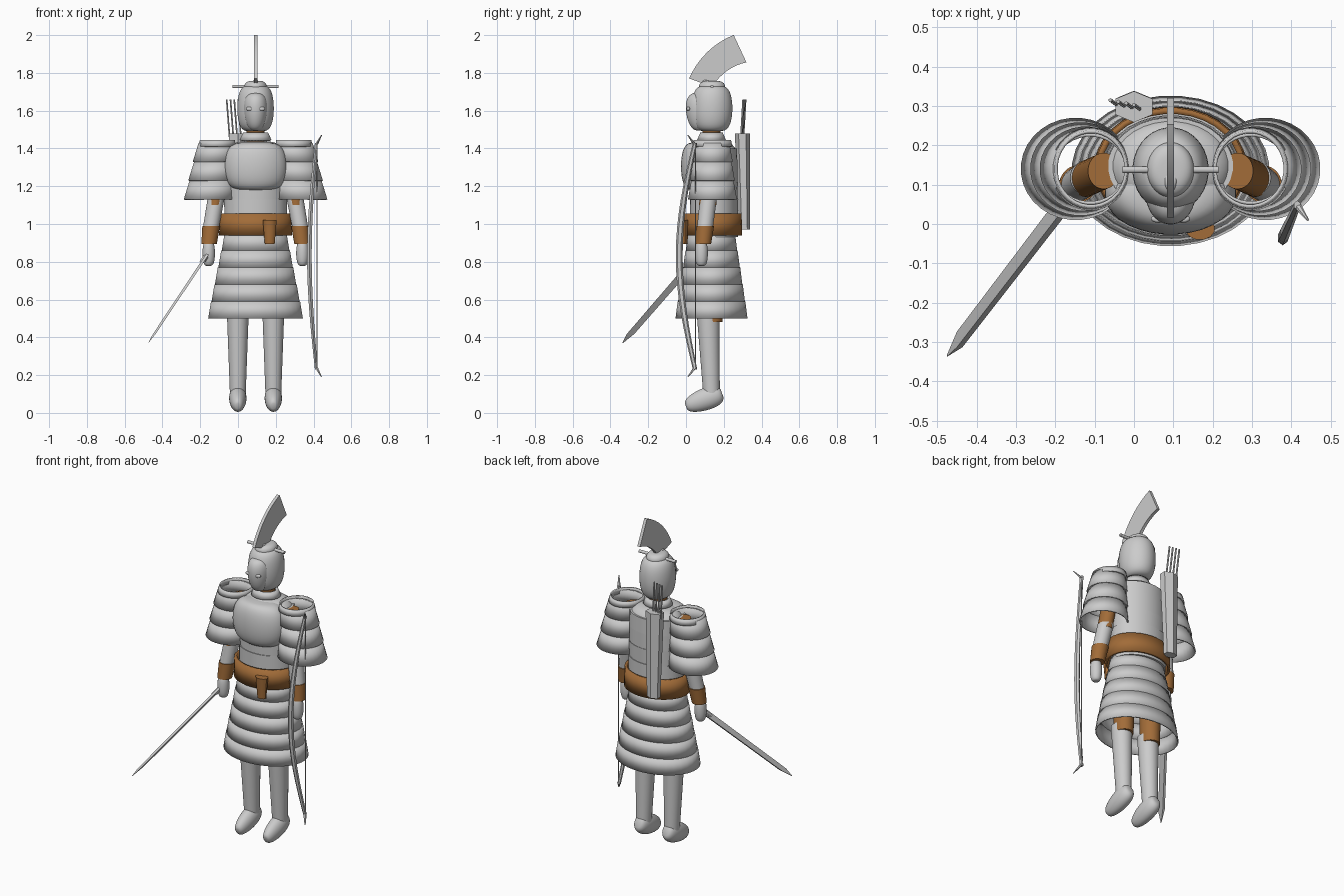
import bpy, bmesh
from math import sin, cos, pi, radians
from mathutils import Vector

if "Cube" in bpy.data.objects:
    bpy.data.objects.remove(bpy.data.objects["Cube"])

CX, CY = 0.093, 0.135  # body axis
parts = []


def material(name, color):
    mat = bpy.data.materials.new(name)
    mat.use_nodes = True
    mat.diffuse_color = (*color, 1)
    mat.node_tree.nodes["Principled BSDF"].inputs["Base Color"].default_value = (*color, 1)
    return mat


GREY = material("pale grey", (0.6, 0.6, 0.6))
BROWN = material("leather brown", (0.36, 0.15, 0.04))


def finish(name, bm, mat):
    bmesh.ops.recalc_face_normals(bm, faces=bm.faces[:])
    mesh = bpy.data.meshes.new(name)
    bm.to_mesh(mesh)
    bm.free()
    mesh.materials.append(mat)
    ob = bpy.data.objects.new(name, mesh)
    bpy.context.collection.objects.link(ob)
    parts.append(ob)
    return ob


def skin(name, path, depth=1, mat=GREY, sides=32, wall=0, at=(0, 0, 0), turn=(0, 0, 0)):
    """Skin level ellipses given as (centre, x radius); depth is the y to x ratio.
    A wall thickness makes the part an open shell."""
    bm = bmesh.new()
    loops = []
    for centre, radius in path:
        loop = []
        for i in range(sides):
            angle = 2 * pi * (i + 0.5) / sides
            offset = Vector((radius * cos(angle), radius * depth * sin(angle), 0))
            loop.append(bm.verts.new(Vector(centre) + offset))
        loops.append(loop)
    for low, high in zip(loops, loops[1:]):
        for i in range(sides):
            bm.faces.new((low[i - 1], low[i], high[i], high[i - 1]))
    if not wall:
        bm.faces.new(loops[0])
        bm.faces.new(loops[-1])
    ob = finish(name, bm, mat)
    ob.location, ob.rotation_euler = at, turn
    if wall:
        shell = ob.modifiers.new("wall", 'SOLIDIFY')
        shell.thickness = wall
        shell.offset = -1


def tube(name, start, end, r_start, r_end, **options):
    skin(name, [(start, r_start), (end, r_end)], **options)


def blob(name, centre, radii, power=0.5, taper=0, **options):
    """Rounded solid: low powers are boxier, taper widens the top."""
    rx, ry, rz = radii
    path = []
    for i in range(1, 20):
        angle = pi * (i / 20 - 0.5)
        path.append(((0, 0, rz * sin(angle)),
                     rx * cos(angle) ** power * (1 + taper * sin(angle))))
    skin(name, path, depth=ry / rx, at=centre, **options)


# Armoured skirt: each tier's lip stands proud of the next
for i in range(5):
    top = 0.95 - 0.09 * i
    spread = 0.018 * i
    tube(f"skirt_tier_{i + 1}", (CX, CY, top), (CX, CY, top - 0.09),
         0.165 + spread, 0.18 + spread, depth=0.76, wall=0.008)

# Torso bands and rounded shoulders
tube("waist", (CX, 0.148, 0.93), (CX, 0.148, 1.13), 0.165, 0.167, depth=0.77)
for i in range(3):
    low = 1.13 + 0.09 * i
    tube(f"torso_band_{i + 1}", (CX, 0.148, low), (CX, 0.148, low + 0.09),
         0.162, 0.165 - 0.003 * i, depth=0.77)
blob("shoulders", (CX, 0.148, 1.37), (0.156, 0.12, 0.07), power=0.6)

# Breastplate and belt
blob("breastplate", (CX, 0.075, 1.305), (0.167, 0.102, 0.127), power=0.4)
tube("belt", (CX, 0.143, 0.94), (CX, 0.143, 1.055), 0.194, 0.19,
     depth=0.8, mat=BROWN, wall=0.015)
tube("belt_pouch", (0.168, -0.012, 0.895), (0.168, -0.012, 1.02), 0.027, 0.038,
     depth=0.75, mat=BROWN, sides=12)

# Neck and collar
tube("neck", (CX, CY, 1.42), (CX, CY, 1.52), 0.05, 0.048, mat=BROWN)
tube("collar", (CX, CY, 1.445), (CX, CY, 1.485), 0.085, 0.066, depth=0.9, wall=0.012)

# Hooded helmet and mask
blob("hood", (CX, 0.138, 1.612), (0.097, 0.108, 0.122), power=0.4)
blob("helmet_cap", (CX, 0.138, 1.725), (0.06, 0.07, 0.033))
blob("face_mask", (CX, 0.075, 1.595), (0.062, 0.075, 0.1), power=0.6, taper=0.15)

# Crest: a fan swept back along an arc
outer, inner = [], []
for i in range(9):
    t = i / 8
    ray = Vector((0, cos(radians(160 - 45 * t)), sin(radians(160 - 45 * t))))
    hub = Vector((CX - 0.009, 0.43, 1.62))
    outer.append(hub + ray * (0.44 - 0.02 * t))
    inner.append(hub + ray * (0.31 - 0.05 * t))
bm = bmesh.new()
blade = bm.faces.new([bm.verts.new(p) for p in outer + inner[::-1]])
swept = bmesh.ops.extrude_face_region(bm, geom=[blade])
bmesh.ops.translate(bm, vec=(0.018, 0, 0),
                    verts=[v for v in swept["geom"] if isinstance(v, bmesh.types.BMVert)])
finish("crest", bm, GREY)
blob("crest_mount", (CX, 0.13, 1.74), (0.02, 0.05, 0.015), turn=(radians(-20), 0, 0))
tube("cross_pin", (0, 0, -0.122), (0, 0, 0.122), 0.009, 0.009, sides=12,
     at=(CX, 0.138, 1.728), turn=(0, pi / 2, 0))

# Paired parts, mirrored about the body axis
for side, s in (("left", 1), ("right", -1)):
    def out(dx, y, z):
        return CX + s * dx, y, z

    blob(f"{side}_eyelid", out(0.03, 0.013, 1.61), (0.02, 0.01, 0.01))

    # shoulder guard: a rim over three flaring tiers
    tube(f"{side}_shoulder_rim", out(0.202, 0.14, 1.445), out(0.204, 0.14, 1.41),
         0.093, 0.1, depth=1.06, wall=0.008)
    for i in range(3):
        top = 1.43 - 0.1 * i
        shift = 0.012 * i
        tube(f"{side}_shoulder_tier_{i + 1}",
             out(0.205 + shift, 0.14, top), out(0.217 + shift, 0.14, top - 0.1),
             0.097 + shift, 0.116 + shift, depth=0.93, wall=0.008)

    # arm
    tube(f"{side}_upper_arm", out(0.17, CY, 1.4), out(0.215, 0.115, 1.1),
         0.04, 0.04, depth=1.15, mat=BROWN)
    tube(f"{side}_sleeve", out(0.21, 0.118, 1.13), out(0.24, 0.098, 0.96), 0.045, 0.042)
    tube(f"{side}_cuff", out(0.235, 0.102, 0.99), out(0.246, 0.092, 0.895),
         0.047, 0.041, mat=BROWN)
    blob(f"{side}_hand", out(0.248, 0.082, 0.845), (0.033, 0.034, 0.067))

    # leg
    tube(f"{side}_thigh", out(0.094, CY, 0.78), out(0.094, CY, 0.48),
         0.06, 0.052, depth=1.1, mat=BROWN)
    tube(f"{side}_shin", out(0.094, 0.117, 0.53), out(0.094, CY, 0.1),
         0.058, 0.042, depth=1.05)
    blob(f"{side}_shoe", out(0.094, 0.095, 0.07), (0.045, 0.058, 0.103),
         power=0.6, taper=0.15, turn=(radians(-70), 0, 0))

# Sword, slanting forward and outward from the right hand
grip, tip = Vector((-0.155, 0.082, 0.85)), Vector((-0.475, -0.335, 0.37))
neck_of_blade = grip.lerp(tip, 0.9)
skin("sword_blade", [(grip, 0.012), (neck_of_blade, 0.01), (tip, 0.001)], depth=2.8, sides=4)
tube("sword_grip", grip, grip.lerp(tip, 0.1), 0.017, 0.017, sides=10)

# Bow, bending forward, with hooked ends and a string
limbs = []
for i in range(-8, 9):
    bend = cos(pi / 2 * i / 8)
    limbs.append(((0.415 - 0.037 * bend, 0.048 - 0.084 * bend, 0.83 + 0.6 * i / 8),
                  0.009 + 0.005 * bend))
skin("bow", limbs, depth=1.3, sides=6)
for name, s in (("upper", 1), ("lower", -1)):
    tube(f"bow_{name}_hook", (0.415, 0.048, 0.83 + s * 0.59), (0.442, 0.01, 0.83 + s * 0.64),
         0.01, 0.003, sides=6)
tube("bow_string", (0.418, 0.05, 0.23), (0.418, 0.05, 1.43), 0.003, 0.003, sides=6)

# Quiver and arrows on the back
tube("quiver", (0, 0.31, 0.97), (0, 0.298, 1.48), 0.04, 0.055, depth=0.72, sides=6)
for i in range(4):
    x, y = 0.02 * i - 0.04, 0.3 - 0.004 * i
    tube(f"arrow_{i + 1}", (x, y, 1.4), (x - 0.02, y + 0.015, 1.66), 0.005, 0.005, sides=6)

# Smooth shading with sharp edges kept
bpy.ops.object.select_all(action='DESELECT')
for ob in parts:
    ob.select_set(True)
bpy.context.view_layer.objects.active = parts[0]
bpy.ops.object.shade_smooth_by_angle(angle=radians(35))
